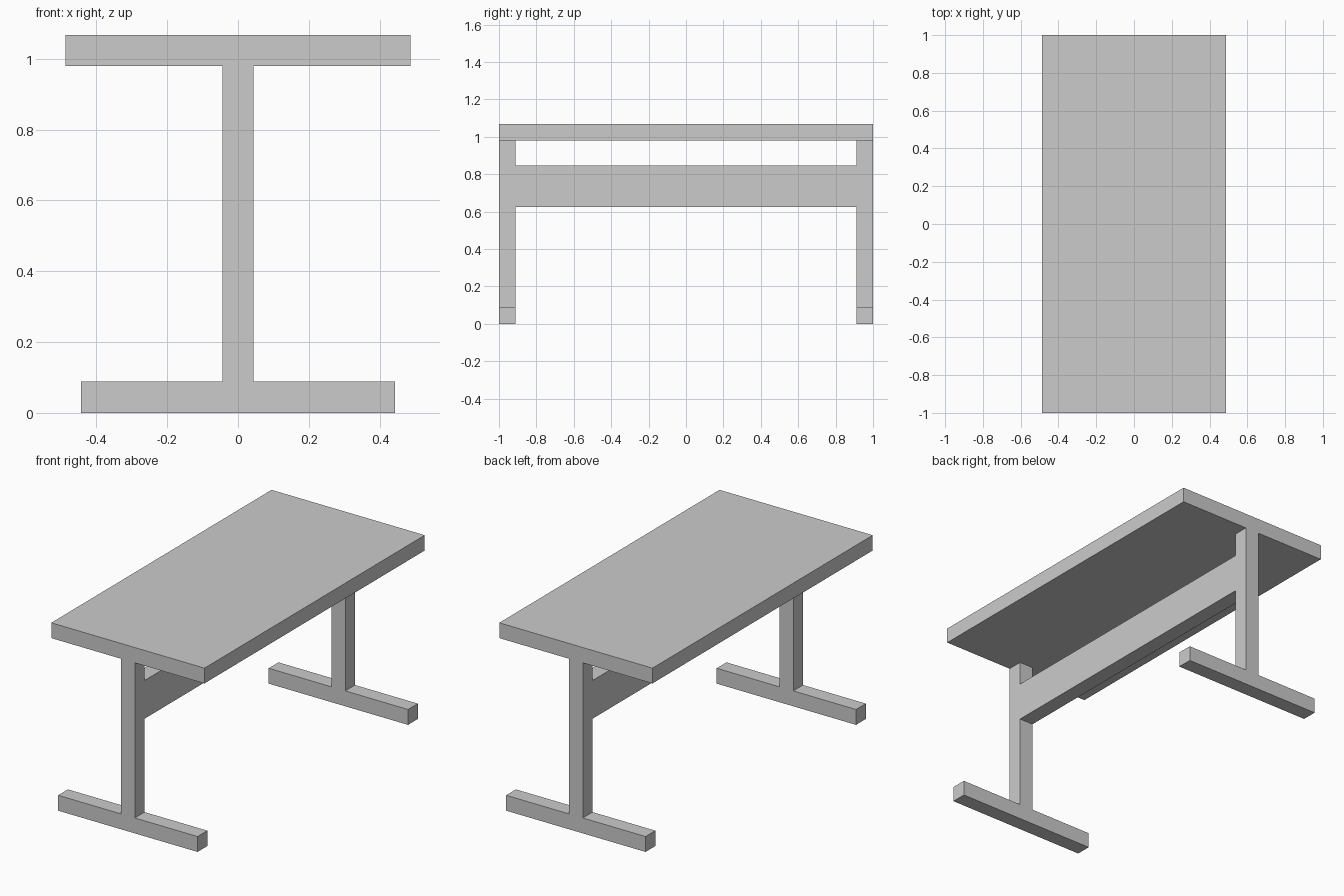
import bpy
import bmesh

if "Cube" in bpy.data.objects:
    bpy.data.objects.remove(bpy.data.objects["Cube"])


def prism(name, outline, y0, y1):
    """Extrude an x-z outline from y0 to y1."""
    bm = bmesh.new()
    face = bm.faces.new([bm.verts.new((x, y0, z)) for x, z in outline])
    new = bmesh.ops.extrude_face_region(bm, geom=[face])["geom"]
    verts = [g for g in new if isinstance(g, bmesh.types.BMVert)]
    bmesh.ops.translate(bm, vec=(0, y1 - y0, 0), verts=verts)
    bmesh.ops.recalc_face_normals(bm, faces=bm.faces)
    mesh = bpy.data.meshes.new(name)
    bm.to_mesh(mesh)
    bm.free()
    obj = bpy.data.objects.new(name, mesh)
    bpy.context.collection.objects.link(obj)
    return obj


def rect(half, z0, z1):
    return [(-half, z0), (half, z0), (half, z1), (-half, z1)]


BAR = 0.0885      # square thickness of posts, feet and top
POST = BAR / 2    # half width of a post
FOOT = 0.443      # half length of a foot
UNDER = 0.98      # underside of the table top

# Table top
prism("table_top", rect(0.487, UNDER, 1.068), -1, 1)

# End legs: foot and post as one inverted T
half = [(FOOT, 0), (FOOT, BAR), (POST, BAR), (POST, UNDER)]
tee = half + [(-x, z) for x, z in reversed(half)]
for side, y0 in (("front", -1), ("back", 1 - BAR)):
    prism(side + "_leg", tee, y0, y0 + BAR)

# Stretcher rail, flush with the posts
prism("stretcher_rail", rect(POST, 0.625, 0.845), -1 + BAR, 1 - BAR)
